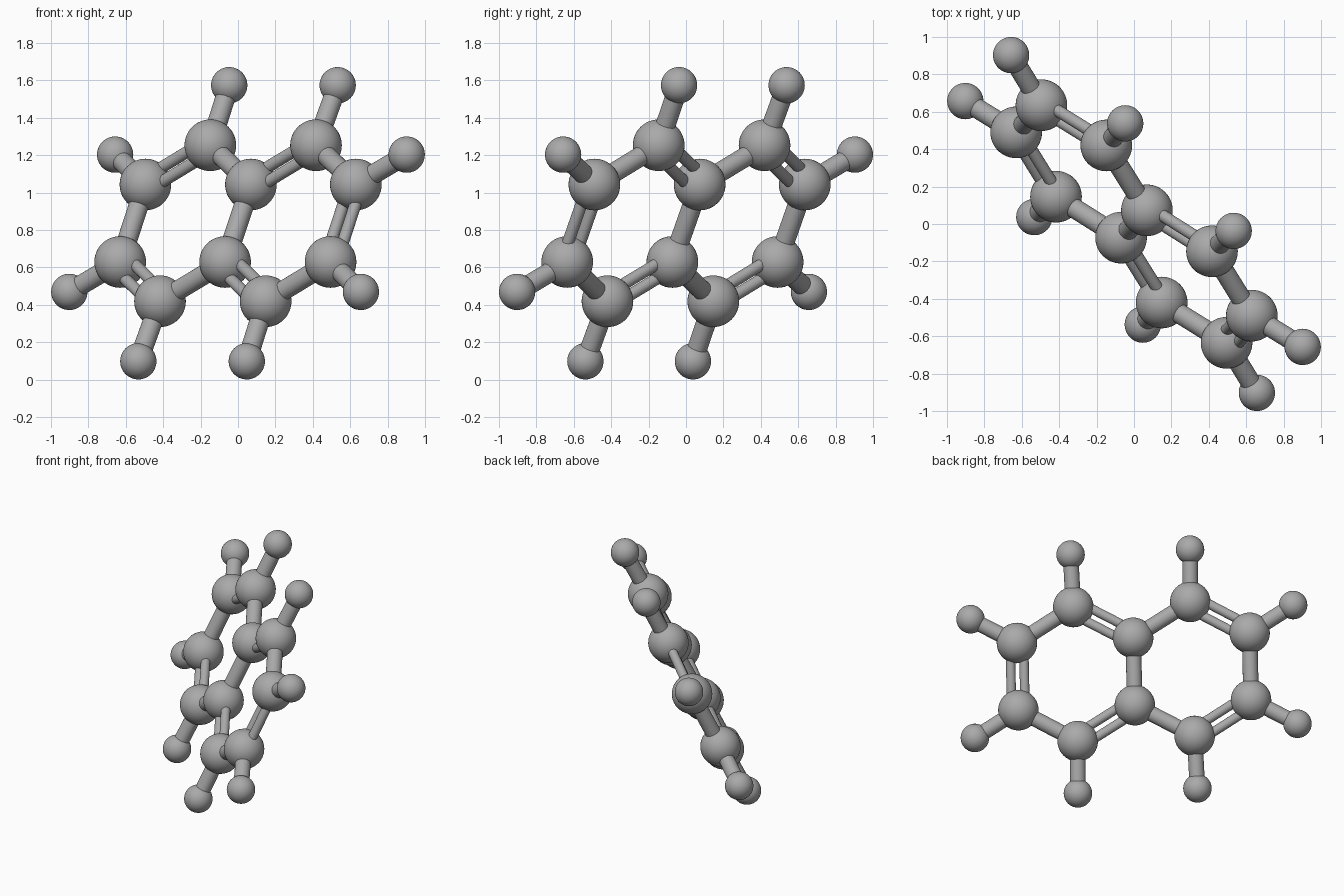
import bpy
from mathutils import Vector

if "Cube" in bpy.data.objects:
    bpy.data.objects.remove(bpy.data.objects["Cube"], do_unlink=True)

CENTRE = Vector((0, 0, 0.836))
CARBON_R, HYDROGEN_R = 0.138, 0.097
SINGLE_R, DOUBLE_R, DOUBLE_GAP = 0.053, 0.032, 0.046

grey = bpy.data.materials.new("plain grey")
grey.use_nodes = True
colour = (0.4, 0.4, 0.4, 1)
grey.diffuse_color = colour
grey.node_tree.nodes["Principled BSDF"].inputs["Base Color"].default_value = colour


def finish(name):
    ob = bpy.context.object
    ob.name = name
    ob.data.materials.append(grey)
    bpy.ops.object.shade_smooth_by_angle()


def ball(name, centre, radius):
    bpy.ops.mesh.primitive_uv_sphere_add(segments=48, ring_count=24, radius=radius, location=centre)
    finish(name)


def rod(name, start, end, radius):
    axis = end - start
    bpy.ops.mesh.primitive_cylinder_add(
        vertices=32, radius=radius, depth=axis.length, location=(start + end) / 2,
        rotation=axis.to_track_quat('Z', 'Y').to_euler())
    finish(name)


# Half of the atoms, relative to the centre; the rest are their opposites
half_carbons = {"A": (-0.495, 0.635, 0.207), "B": (-0.148, 0.42, 0.417),
                "C": (0.069, 0.073, 0.207), "D": (0.417, -0.146, 0.417),
                "E": (0.63, -0.49, 0.207)}
half_hydrogens = {"A": (-0.657, 0.903, 0.367), "B": (-0.047, 0.538, 0.738),
                  "D": (0.533, -0.037, 0.738), "E": (0.902, -0.657, 0.367)}
opposite = dict(zip("ABCDE", "FGHIJ"))


def complete(half):
    full = {}
    for key, p in half.items():
        full[key] = CENTRE + Vector(p)
        full[opposite[key]] = CENTRE - Vector(p)
    return full


carbons = complete(half_carbons)
hydrogens = complete(half_hydrogens)
normal = (carbons["E"] - carbons["A"]).cross(carbons["B"] - carbons["A"]).normalized()

# Atoms
for key, p in carbons.items():
    ball("carbon_ball_" + key, p, CARBON_R)
for key, p in hydrogens.items():
    ball("hydrogen_ball_" + key, p, HYDROGEN_R)
    rod("hydrogen_bond_" + key, carbons[key], p, SINGLE_R)

# Single ring bonds
for a, b in ("BC", "CH", "HI", "JA", "DE", "FG"):
    rod("single_bond_" + a + b, carbons[a], carbons[b], SINGLE_R)

# Double ring bonds, side by side in the plane of the rings
for a, b in ("AB", "CD", "EF", "GH", "IJ"):
    start, end = carbons[a], carbons[b]
    side = normal.cross(end - start).normalized() * DOUBLE_GAP
    for label, shift in (("inner", side), ("outer", -side)):
        rod("double_bond_" + a + b + "_" + label, start + shift, end + shift, DOUBLE_R)
